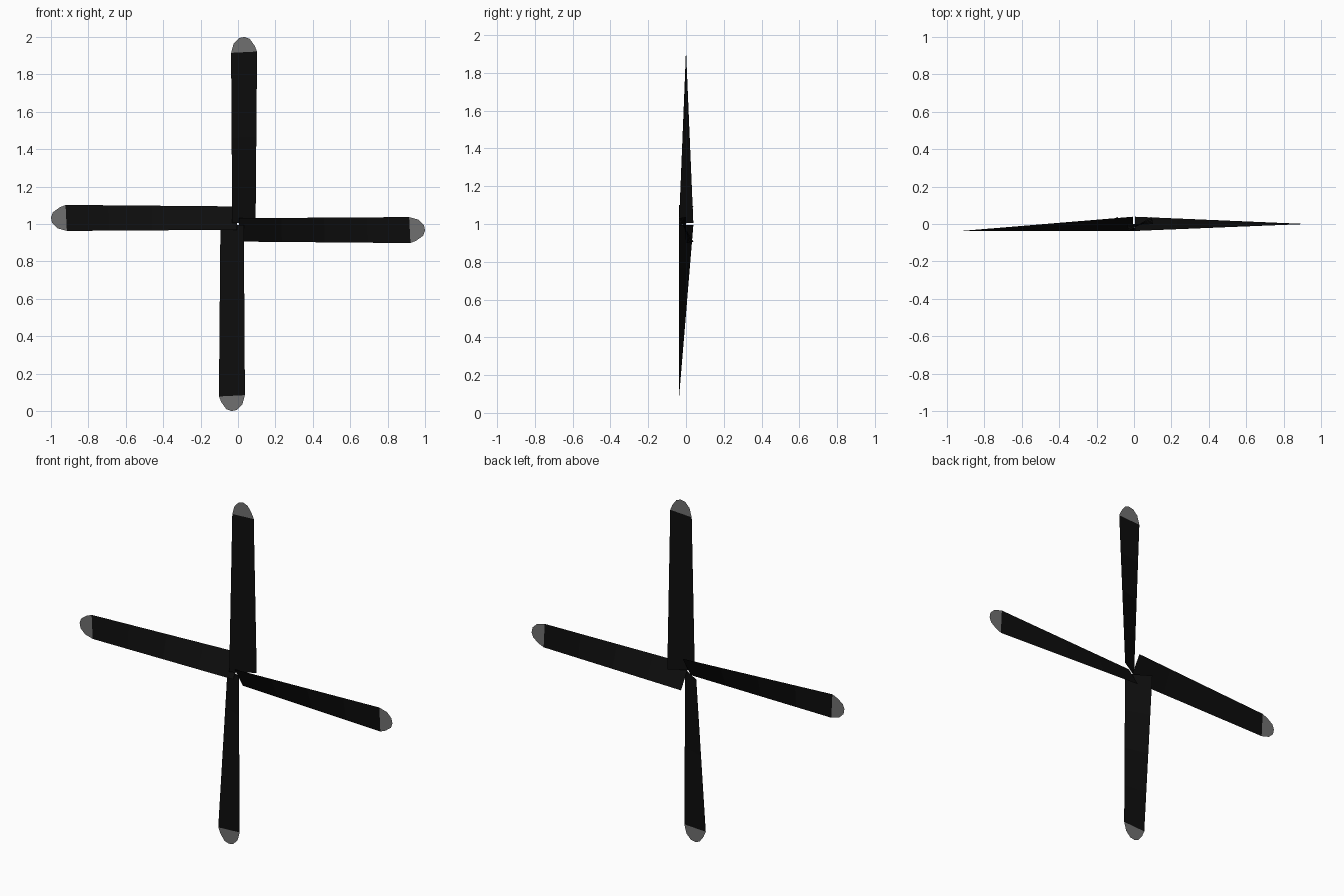
import bpy, bmesh
from math import radians
from mathutils import Matrix, Vector

if "Cube" in bpy.data.objects:
    bpy.data.objects.remove(bpy.data.objects["Cube"])


def material(name, v):
    m = bpy.data.materials.new(name)
    m.diffuse_color = (v, v, v, 1)
    m.use_nodes = True
    m.node_tree.nodes["Principled BSDF"].inputs["Base Color"].default_value = m.diffuse_color
    return m


BLACK = material("blade_black", 0.004)
GREY = material("tip_grey", 0.16)
HUB = Vector((0, 0, 1.0))
SPAN = 4  # segments along each twisted blade

# Rounded tip outline (x, z relative to the hub), leading edge to trailing edge
TIP = [(-0.037, 0.915), (-0.023, 0.965), (0.005, 0.994), (0.035, 1.0),
       (0.062, 0.99), (0.088, 0.955), (0.102, 0.922)]


def add_object(name, points, faces, angle, mat):
    turn = Matrix.Rotation(radians(angle), 4, 'Y')
    mesh = bpy.data.meshes.new(name)
    bm = bmesh.new()
    verts = [bm.verts.new(turn @ Vector(p) + HUB) for p in points]
    for f in faces:
        bm.faces.new([verts[i] for i in f])
    bm.to_mesh(mesh)
    bm.free()
    mesh.materials.append(mat)
    bpy.context.collection.objects.link(bpy.data.objects.new(name, mesh))


def blade(name, angle, tip_y):
    # Thin sheet: pitched at the root, flat to the front at the tip
    root_a, root_b = Vector((-0.031, -0.037, 0.005)), Vector((0.094, 0.039, 0.005))
    tip_a = Vector((TIP[0][0], tip_y, TIP[0][1]))
    tip_b = Vector((TIP[-1][0], tip_y, TIP[-1][1]))
    pts = []
    for i in range(SPAN + 1):
        t = i / SPAN
        pts += [root_a.lerp(tip_a, t), root_b.lerp(tip_b, t)]
    faces = [(2 * i, 2 * i + 1, 2 * i + 3, 2 * i + 2) for i in range(SPAN)]
    add_object(name, pts, faces, angle, BLACK)
    # Flat rounded cap at the blade end
    add_object(name + "_tip", [(x, tip_y, z) for x, z in TIP],
               [tuple(reversed(range(len(TIP))))], angle, GREY)


blade("top_blade", 0, 0.0)
blade("right_blade", 90, 0.0)
blade("bottom_blade", 180, -0.037)
blade("left_blade", 270, -0.037)
